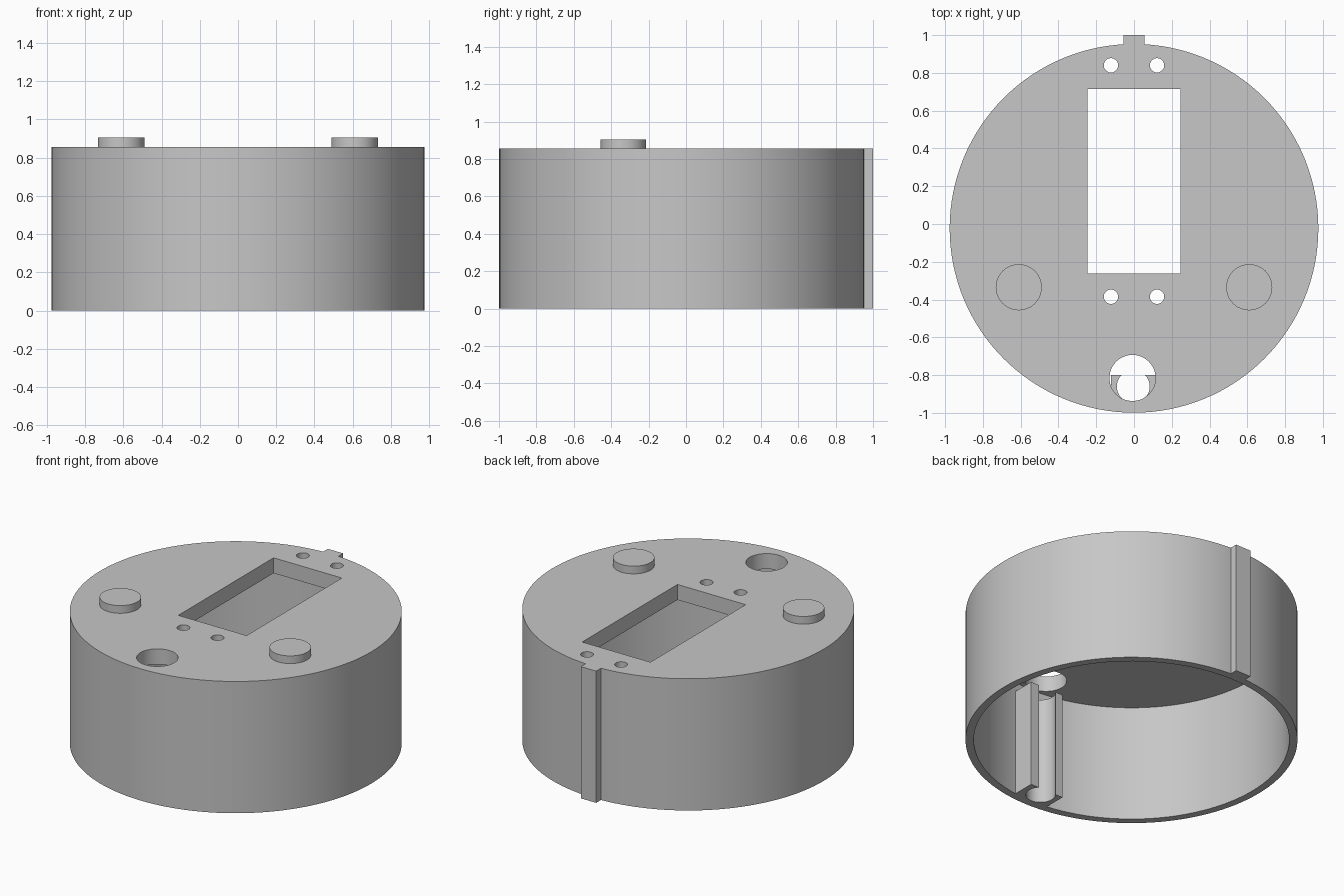
import bpy
import math

if "Cube" in bpy.data.objects:
    bpy.data.objects.remove(bpy.data.objects["Cube"], do_unlink=True)

RADIUS, WALL, HEIGHT, LID = 0.976, 0.048, 0.855, 0.10
CENTRE_Y = -0.023

grey = bpy.data.materials.new("plain grey")
grey.use_nodes = True
grey.diffuse_color = (0.57, 0.57, 0.57, 1)
grey.node_tree.nodes["Principled BSDF"].inputs["Base Color"].default_value = (0.57, 0.57, 0.57, 1)


def finish(obj, name):
    obj.name = name
    obj.data.materials.clear()
    obj.data.materials.append(grey)
    return obj


def cylinder(name, x, y, radius, z0, z1, sides=48):
    bpy.ops.mesh.primitive_cylinder_add(vertices=sides, radius=radius, depth=z1 - z0,
                                        location=(x, y, (z0 + z1) / 2))
    return finish(bpy.context.object, name)


def box(name, x0, x1, y0, y1, z0, z1):
    bpy.ops.mesh.primitive_cube_add(size=1, location=((x0 + x1) / 2, (y0 + y1) / 2, (z0 + z1) / 2))
    obj = bpy.context.object
    obj.scale = (x1 - x0, y1 - y0, z1 - z0)
    bpy.ops.object.transform_apply(location=False, rotation=False, scale=True)
    return finish(obj, name)


def cut(target, cutter):
    mod = target.modifiers.new("cut", 'BOOLEAN')
    mod.operation = 'DIFFERENCE'
    mod.solver = 'EXACT'
    mod.object = cutter
    bpy.ops.object.select_all(action='DESELECT')
    target.select_set(True)
    bpy.context.view_layer.objects.active = target
    bpy.ops.object.modifier_apply(modifier=mod.name)
    bpy.data.objects.remove(cutter, do_unlink=True)


def smooth(obj):
    bpy.ops.object.select_all(action='DESELECT')
    obj.select_set(True)
    bpy.context.view_layer.objects.active = obj
    bpy.ops.object.shade_smooth_by_angle(angle=math.radians(30))


# Round housing, hollow and open underneath
housing = cylinder("housing", 0, CENTRE_Y, RADIUS, 0, HEIGHT, 128)
cut(housing, cylinder("cavity", 0, CENTRE_Y, RADIUS - WALL, -0.2, HEIGHT - LID, 128))

# Window, screw holes and cable hole through the lid
cut(housing, box("window", -0.245, 0.245, -0.262, 0.715, 0.6, 1))
for x in (-0.122, 0.122):
    for y in (-0.385, 0.84):
        cut(housing, cylinder("screw_hole", x, y, 0.038, 0.6, 1, 32))
cut(housing, cylinder("cable_hole", -0.008, -0.815, 0.122, 0.6, 1))
smooth(housing)

# Locating rib down the back
box("back_rib", -0.055, 0.055, 0.92, 1.0, 0, HEIGHT)

# Buttons on the lid
for side, x in (("right", -0.61), ("left", 0.61)):
    smooth(cylinder(side + "_button", x, -0.335, 0.122, HEIGHT - 0.03, 0.905))

# Slotted cable clip on the inner front wall
clip = box("cable_clip", -0.122, 0.118, -0.96, -0.80, 0, 0.695)
cut(clip, cylinder("clip_bore", -0.004, -0.86, 0.087, -0.2, 1))
smooth(clip)
